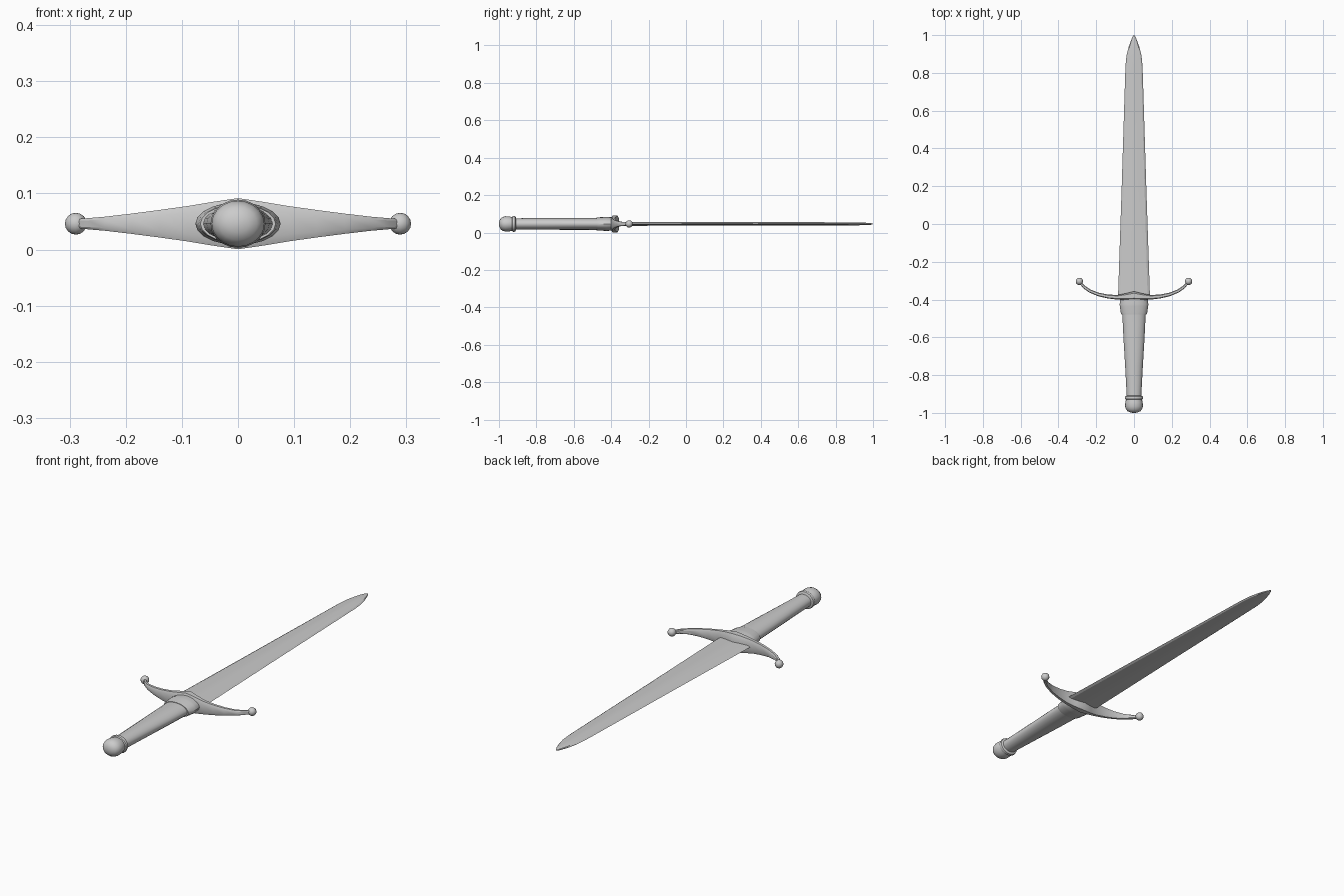
import bpy, bmesh, math
from mathutils import Vector

if "Cube" in bpy.data.objects:
    bpy.data.objects.remove(bpy.data.objects["Cube"])

ZC = 0.046  # height of the sword's centre line


def loft(name, rings, smooth=35):
    """Skin a list of equal-length point rings and cap both ends."""
    bm = bmesh.new()
    loops = [[bm.verts.new(p) for p in ring] for ring in rings]
    n = len(loops[0])
    for a, b in zip(loops, loops[1:]):
        for i in range(n):
            j = (i + 1) % n
            bm.faces.new((a[i], a[j], b[j], b[i]))
    bm.faces.new(loops[0])
    bm.faces.new(loops[-1])
    bmesh.ops.recalc_face_normals(bm, faces=bm.faces)
    me = bpy.data.meshes.new(name)
    bm.to_mesh(me)
    bm.free()
    ob = bpy.data.objects.new(name, me)
    bpy.context.collection.objects.link(ob)
    finish(ob, smooth)
    return ob


def finish(ob, angle):
    bpy.ops.object.select_all(action='DESELECT')
    ob.select_set(True)
    bpy.context.view_layer.objects.active = ob
    bpy.ops.object.shade_smooth_by_angle(angle=math.radians(angle))


def oval(y, rx, rz, n=20):
    return [(rx * math.cos(2 * math.pi * i / n), y,
             ZC + rz * math.sin(2 * math.pi * i / n)) for i in range(n)]


def turned(name, profile, n=20):
    return loft(name, [oval(y, rx, rz, n) for y, rx, rz in profile])


# Blade: flattened diamond with a central ridge, curving in to the tip
def blade_ring(y, w, t):
    half = [(w, 0), (w * 0.85, 0.55 * t), (w * 0.25, 0.9 * t), (0, t)]
    top = half + [(-x, z) for x, z in half[-2::-1]]
    pts = top + [(x, -z) for x, z in top[-2:0:-1]]
    return [(x, y, ZC + z) for x, z in pts]


blade = [(-0.39, 0.085, 0.010), (-0.37, 0.084, 0.010), (0.2, 0.065, 0.0095),
         (0.7, 0.0495, 0.009), (0.84, 0.045, 0.0085), (0.89, 0.040, 0.008),
         (0.935, 0.029, 0.007), (0.97, 0.017, 0.006), (0.99, 0.008, 0.0045),
         (1.0, 0.001, 0.001)]
loft("blade", [blade_ring(*s) for s in blade], 15)

# Crossguard: (x, rear y, front y, half height), mirrored, with chamfered section
arm = [(0, -0.402, -0.357, 0.0455), (0.045, -0.402, -0.368, 0.039),
       (0.09, -0.400, -0.376, 0.0315), (0.14, -0.394, -0.373, 0.0245),
       (0.19, -0.382, -0.363, 0.018), (0.235, -0.362, -0.346, 0.0125),
       (0.265, -0.340, -0.326, 0.010), (0.288, -0.312, -0.302, 0.008)]
stations = [(-x, a, b, h) for x, a, b, h in arm[:0:-1]] + arm


def guard_ring(x, a, b, h):
    c, d, k = (a + b) / 2, (b - a) / 2, 0.6
    pts = [(d, h * k), (d * k, h), (-d * k, h), (-d, h * k),
           (-d, -h * k), (-d * k, -h), (d * k, -h), (d, -h * k)]
    # arms curl forward, so the section leans inward near the ends
    lean = x * 0.12 if abs(x) > 0.2 else 0
    return [(x - lean * y / 0.02 * 0.3, c + y, ZC + z) for y, z in pts]


loft("crossguard", [guard_ring(*s) for s in stations], 30)

# Ball finials on the guard ends
for side, label in ((-1, "left"), (1, "right")):
    bpy.ops.mesh.primitive_uv_sphere_add(segments=12, ring_count=8, radius=0.0195,
                                         location=(side * 0.289, -0.304, ZC))
    ball = bpy.context.object
    ball.name = "guard_ball_" + label
    finish(ball, 50)

# Collar, grip and pommel: oval turned sections (y, half width, half height)
turned("collar", [(-0.385, 0.072, 0.036), (-0.405, 0.073, 0.036),
                  (-0.425, 0.076, 0.038), (-0.435, 0.075, 0.037),
                  (-0.470, 0.070, 0.035), (-0.478, 0.067, 0.034)])
turned("grip", [(-0.47, 0.062, 0.032), (-0.6, 0.056, 0.0315),
                (-0.75, 0.047, 0.031), (-0.92, 0.038, 0.030)])
turned("pommel_ring", [(-0.909, 0.040, 0.034), (-0.913, 0.047, 0.041),
                       (-0.920, 0.049, 0.043), (-0.927, 0.047, 0.041),
                       (-0.931, 0.041, 0.035)])
turned("pommel", [(-0.925, 0.041, 0.035), (-0.945, 0.046, 0.040),
                  (-0.965, 0.047, 0.041), (-0.980, 0.043, 0.037),
                  (-0.991, 0.034, 0.029), (-0.998, 0.019, 0.016),
                  (-1.0, 0.004, 0.004)])
